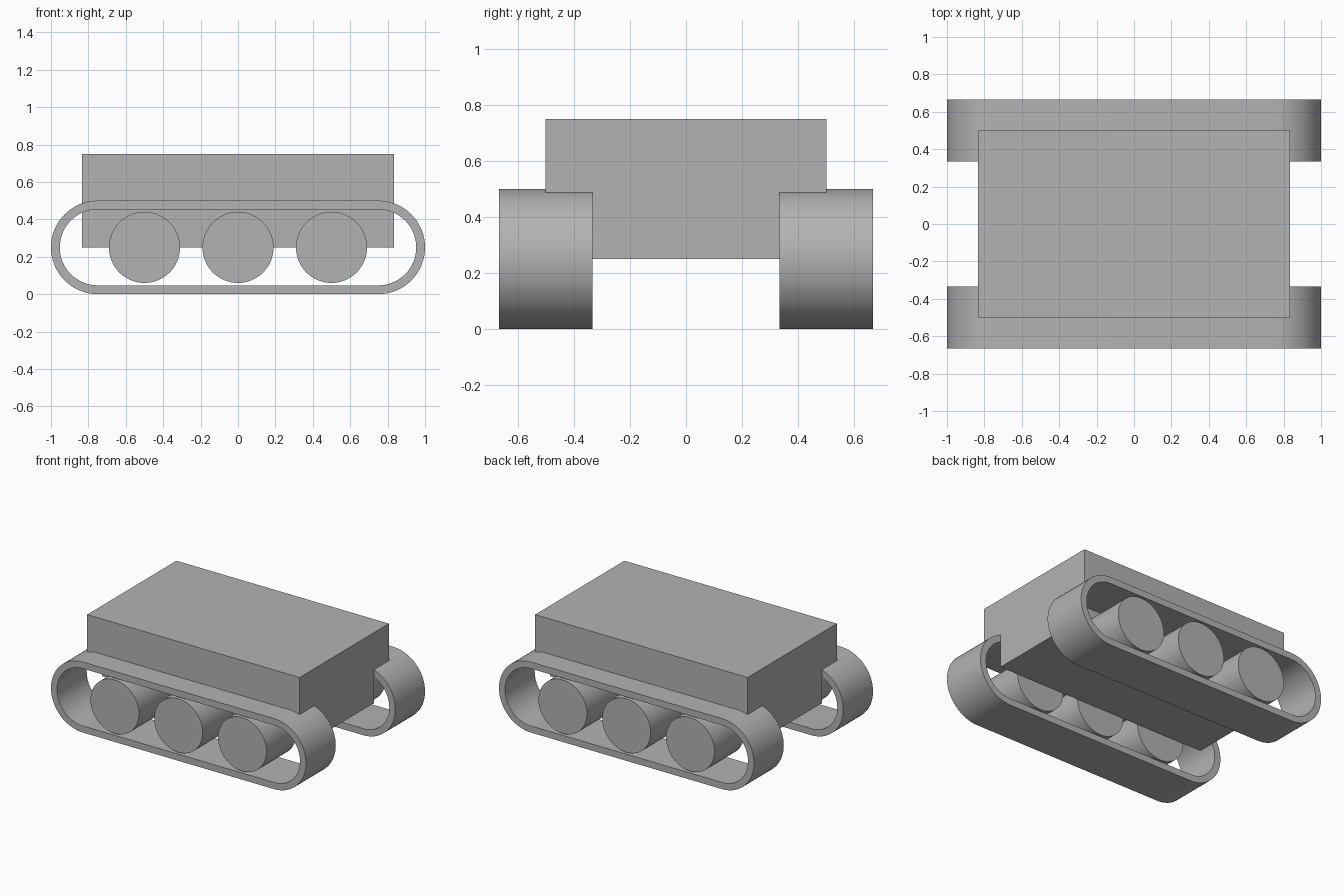
import bpy, bmesh, math

cube = bpy.data.objects.get("Cube")
if cube:
    bpy.data.objects.remove(cube, do_unlink=True)

GREY = (0.45, 0.45, 0.45, 1)
grey = bpy.data.materials.new("plain grey")
grey.use_nodes = True
grey.diffuse_color = GREY
grey.node_tree.nodes["Principled BSDF"].inputs["Base Color"].default_value = GREY

INNER, OUTER = 1 / 3, 2 / 3     # track limits across the hull
AXLE, REACH = 0.25, 0.75        # axle height, centre of the track's end curves


def finish(name, bm, smooth=False):
    bmesh.ops.recalc_face_normals(bm, faces=bm.faces)
    mesh = bpy.data.meshes.new(name)
    bm.to_mesh(mesh)
    bm.free()
    mesh.materials.append(grey)
    obj = bpy.data.objects.new(name, mesh)
    bpy.context.collection.objects.link(obj)
    if smooth:
        bpy.ops.object.select_all(action='DESELECT')
        obj.select_set(True)
        bpy.context.view_layer.objects.active = obj
        bpy.ops.object.shade_smooth_by_angle(angle=math.radians(30))
    return obj


def stadium(radius, y, steps=32):
    """Points around a long loop with round ends."""
    points = []
    for side in (1, -1):
        for i in range(steps + 1):
            a = math.pi * i / steps - side * math.pi / 2
            points.append((side * REACH + radius * math.cos(a), y,
                           AXLE + radius * math.sin(a)))
    return points


def track(name, y0, y1):
    bm = bmesh.new()
    loops = [[bm.verts.new(p) for p in stadium(r, y)]
             for r, y in ((0.25, y0), (0.25, y1), (0.203, y1), (0.203, y0))]
    count = len(loops[0])
    for k in range(4):
        a, b = loops[k], loops[(k + 1) % 4]
        for i in range(count):
            j = (i + 1) % count
            bm.faces.new((a[i], a[j], b[j], b[i]))
    return finish(name, bm, True)


def wheel(name, x, y0, y1, sides=64):
    bm = bmesh.new()
    ring = [bm.verts.new((x + 0.19 * math.cos(math.tau * i / sides), y0,
                          AXLE + 0.19 * math.sin(math.tau * i / sides)))
            for i in range(sides)]
    face = bm.faces.new(ring)
    out = bmesh.ops.extrude_face_region(bm, geom=[face], use_keep_orig=True)
    verts = [v for v in out["geom"] if isinstance(v, bmesh.types.BMVert)]
    bmesh.ops.translate(bm, verts=verts, vec=(0, y1 - y0, 0))
    return finish(name, bm, True)


# Hull: stepped section, the wide upper part resting on the tracks
half = [(INNER, 0.25), (INNER, 0.487), (0.5, 0.487), (0.5, 0.75)]
section = half + [(-y, z) for y, z in reversed(half)]
bm = bmesh.new()
end = bm.faces.new([bm.verts.new((-0.833, y, z)) for y, z in section])
out = bmesh.ops.extrude_face_region(bm, geom=[end], use_keep_orig=True)
bmesh.ops.translate(bm, vec=(1.666, 0, 0),
                    verts=[v for v in out["geom"] if isinstance(v, bmesh.types.BMVert)])
finish("hull", bm)

# Running gear on both sides
for side, s in (("front", -1), ("back", 1)):
    track(side + "_track", s * INNER, s * OUTER)
    for place, x in (("right", -0.5), ("middle", 0), ("left", 0.5)):
        wheel(f"{side}_{place}_wheel", x, s * INNER, s * OUTER)
